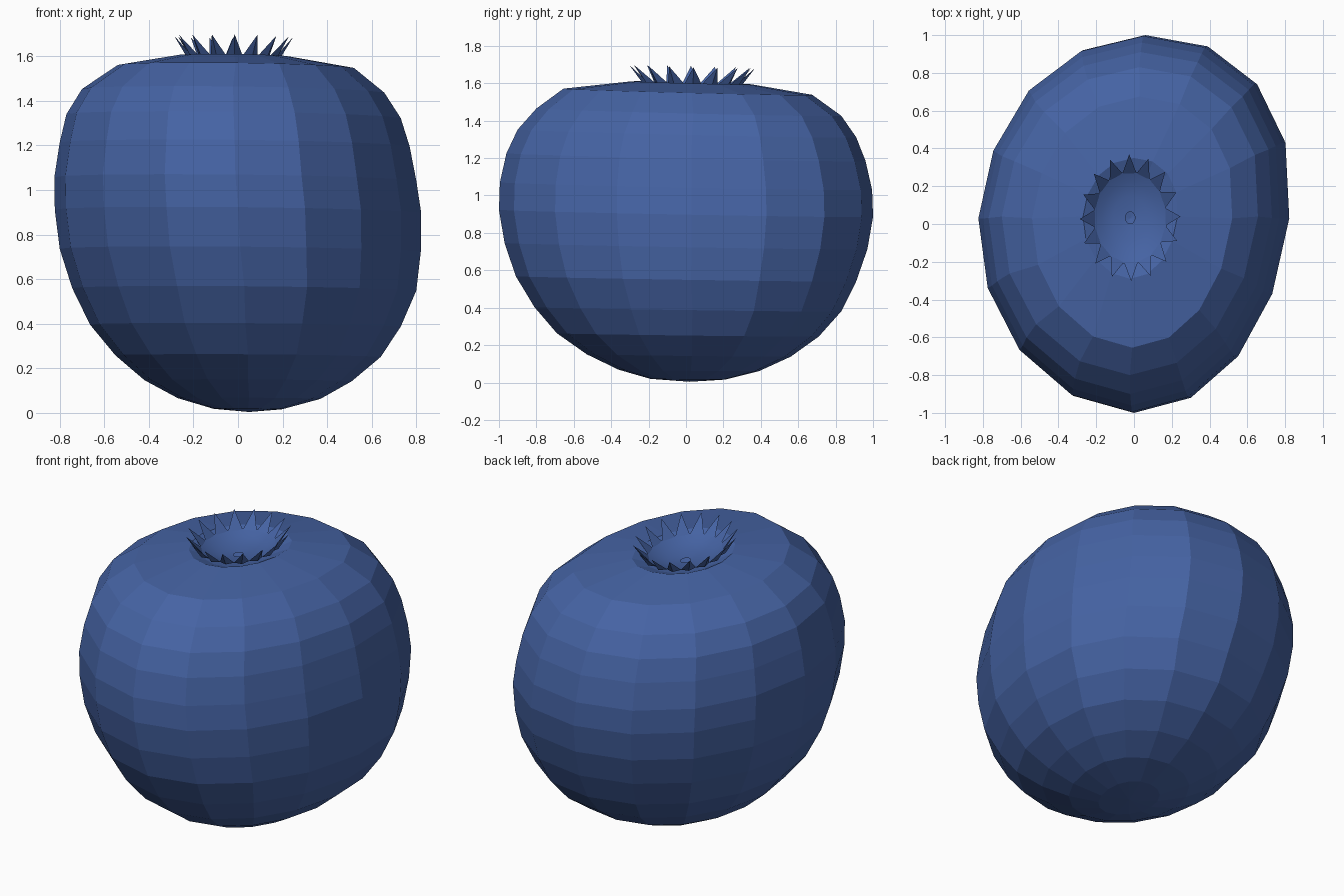
import bpy, bmesh, math

if "Cube" in bpy.data.objects:
    bpy.data.objects.remove(bpy.data.objects["Cube"])

N = 16
blue = bpy.data.materials.new("berry_blue")
blue.diffuse_color = (0.06, 0.125, 0.37, 1)
blue.use_nodes = True
blue.node_tree.nodes["Principled BSDF"].inputs["Base Color"].default_value = blue.diffuse_color


def tilt(x, y, z):
    # the berry leans slightly to the back right
    k = 0.4 + 0.4 * z
    return z - k * (0.024 * y + 0.012 * x)


def loft(bm, rings):
    for a, b in zip(rings, rings[1:]):
        n = max(len(a), len(b))
        for i in range(n):
            j = (i + 1) % n
            if len(a) == 1:
                bm.faces.new((a[0], b[j], b[i]))
            elif len(b) == 1:
                bm.faces.new((a[i], a[j], b[0]))
            else:
                bm.faces.new((a[i], a[j], b[j], b[i]))


def finish(bm, name):
    me = bpy.data.meshes.new(name)
    bm.to_mesh(me)
    bm.free()
    ob = bpy.data.objects.new(name, me)
    bpy.context.collection.objects.link(ob)
    me.materials.append(blue)
    return ob


# slightly irregular 16-sided cross-section
outline = [(.82, .03), (.80, .43), (.65, .74), (.39, .94), (.06, 1.0), (-.27, .92),
           (-.55, .71), (-.74, .39), (-.82, .03), (-.77, -.34), (-.60, -.67),
           (-.32, -.91), (0, -1.0), (.30, -.92), (.55, -.70), (.73, -.37)]

# body rings from bottom to top: half width, half depth, centre x, centre y, z
profile = [(.155, .20, .045, .010, .018), (.32, .375, .05, .015, .065),
           (.465, .545, .045, .015, .145), (.595, .70, .045, .01, .255),
           (.697, .82, .033, .01, .392), (.772, .91, .028, 0, .555),
           (.81, .97, .01, 0, .73), (.822, 1.0, 0, 0, .905),
           (.812, .995, -.012, 0, 1.05), (.785, .96, -.015, 0, 1.205),
           (.75, .905, -.02, .005, 1.332), (.678, .815, -.022, .015, 1.446),
           (.53, .665, -.01, .01, 1.555), (.25, .32, -.02, .03, 1.603),
           (.18, .23, -.02, .03, 1.57)]

# berry body
bm = bmesh.new()
rings = [[bm.verts.new((.05, .02, .004))]]
for rx, ry, cx, cy, z in profile:
    ring = []
    for u, v in outline:
        x, y = cx + u / .82 * rx, cy + v * ry
        ring.append(bm.verts.new((x, y, tilt(x, y, z))))
    rings.append(ring)
rings.append([bm.verts.new((-.02, .03, 1.53))])
loft(bm, rings)
finish(bm, "berry_body")


def crown_vert(bm, r, a, z):
    x, y = -.02 + r * math.cos(a), .033 + 1.26 * r * math.sin(a)
    return bm.verts.new((x, y, tilt(x, y, z)))


# crown cup, a shallow dish with a small hole in the middle
M = 2 * N
bm = bmesh.new()
cup = [[crown_vert(bm, r, math.tau * i / M, z) for i in range(M)]
       for r, z in [(.025, 1.548), (.09, 1.555), (.15, 1.575), (.195, 1.602)]]
loft(bm, [c[::-1] for c in cup[::-1]])
bmesh.ops.recalc_face_normals(bm, faces=bm.faces)
cup_ob = finish(bm, "crown_cup")
for p in cup_ob.data.polygons:
    p.use_smooth = True

# crown sepals, pointed and flaring outward
bm = bmesh.new()
for i in range(N):
    a = math.tau * (i + .05) / N
    h = math.pi / N
    lo, hi = crown_vert(bm, .19, a - h, 1.598), crown_vert(bm, .19, a + h, 1.598)
    tip = crown_vert(bm, .267, a, 1.69)
    back = crown_vert(bm, .212, a, 1.598)
    bm.faces.new((hi, lo, tip))
    bm.faces.new((lo, back, tip))
    bm.faces.new((back, hi, tip))
    bm.faces.new((lo, hi, back))
finish(bm, "crown_sepals")
